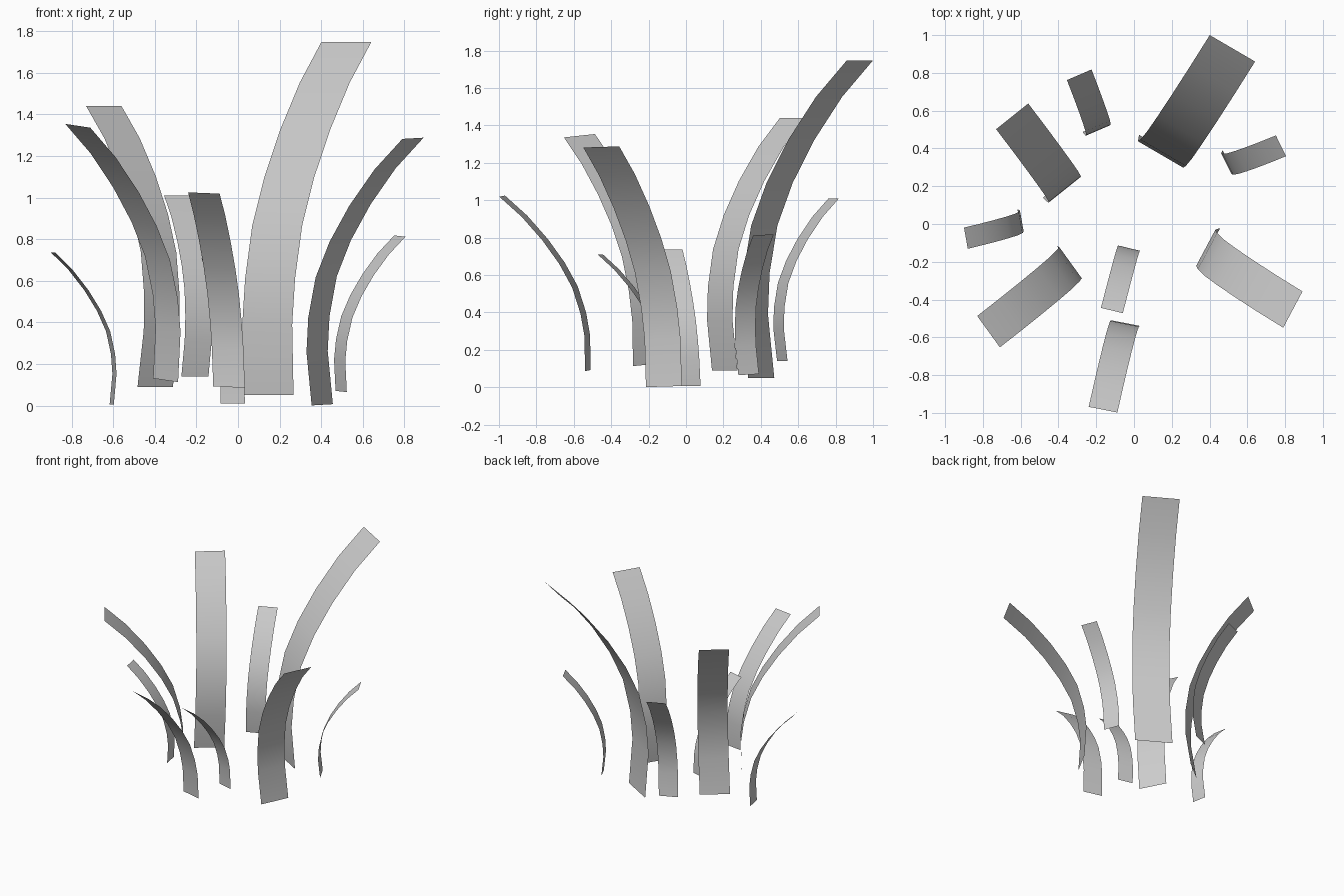
import bpy, bmesh
from mathutils import Vector

if "Cube" in bpy.data.objects:
    bpy.data.objects.remove(bpy.data.objects["Cube"])

# Shared bend profile: (height fraction, bow away from the straight base-to-tip line / height)
PROFILE = [(0, 0), (.2, -.1), (.33, -.143), (.48, -.17),
           (.615, -.162), (.75, -.13), (.885, -.075), (1, 0)]

# Each blade: base centre, tip centre, half-width vector, bend strength
BLADES = {
    "back_right_tall": ((.147, .402, .05), (.521, .93, 1.748), (.12, -.07, 0), .95),
    "back_left_small": ((-.207, .515, .14), (-.29, .79, 1.01), (.065, .028, 0), .94),
    "back_left_wide": ((-.398, .207, .09), (-.645, .57, 1.44), (.085, .068, 0), .94),
    "left_short": ((-.607, .022, .006), (-.89, -.075, .737), (.01, -.056, 0), .97),
    "front_left_wide": ((-.348, -.20, .122), (-.77, -.57, 1.345), (.06, -.083, -.009), .97),
    "centre_short": ((-.025, -.128, .011), (-.117, -.458, .71), (.058, -.014, 0), .97),
    "front_medium": ((-.043, -.525, .089), (-.164, -.983, 1.022), (.076, -.015, -.003), .97),
    "right_wide": ((.405, -.118, .004), (.841, -.453, 1.285), (.051, .096, .003), .99),
    "right_small": ((.496, .335, .068), (.778, .414, .815), (.027, -.055, -.003), .95),
}


def grass_blade(name, base, tip, half, bend):
    base, tip, half = Vector(base), Vector(tip), Vector(half)
    span = tip - base
    out = Vector((half.y, -half.x, 0)).normalized()   # direction of the bend
    if out.dot(span) < 0:
        out = -out
    bm = bmesh.new()
    rows = []
    for t, bow in PROFILE:
        c = base + span * t + out * bow * bend * span.z
        rows.append((bm.verts.new(c - half), bm.verts.new(c + half)))
    for (a, b), (d, e) in zip(rows, rows[1:]):
        bm.faces.new((a, b, e, d)).smooth = True
    me = bpy.data.meshes.new(name)
    bm.to_mesh(me)
    bm.free()
    bpy.context.collection.objects.link(bpy.data.objects.new(name, me))


# Grass tuft
for label, spec in BLADES.items():
    grass_blade("grass_blade_" + label, *spec)
